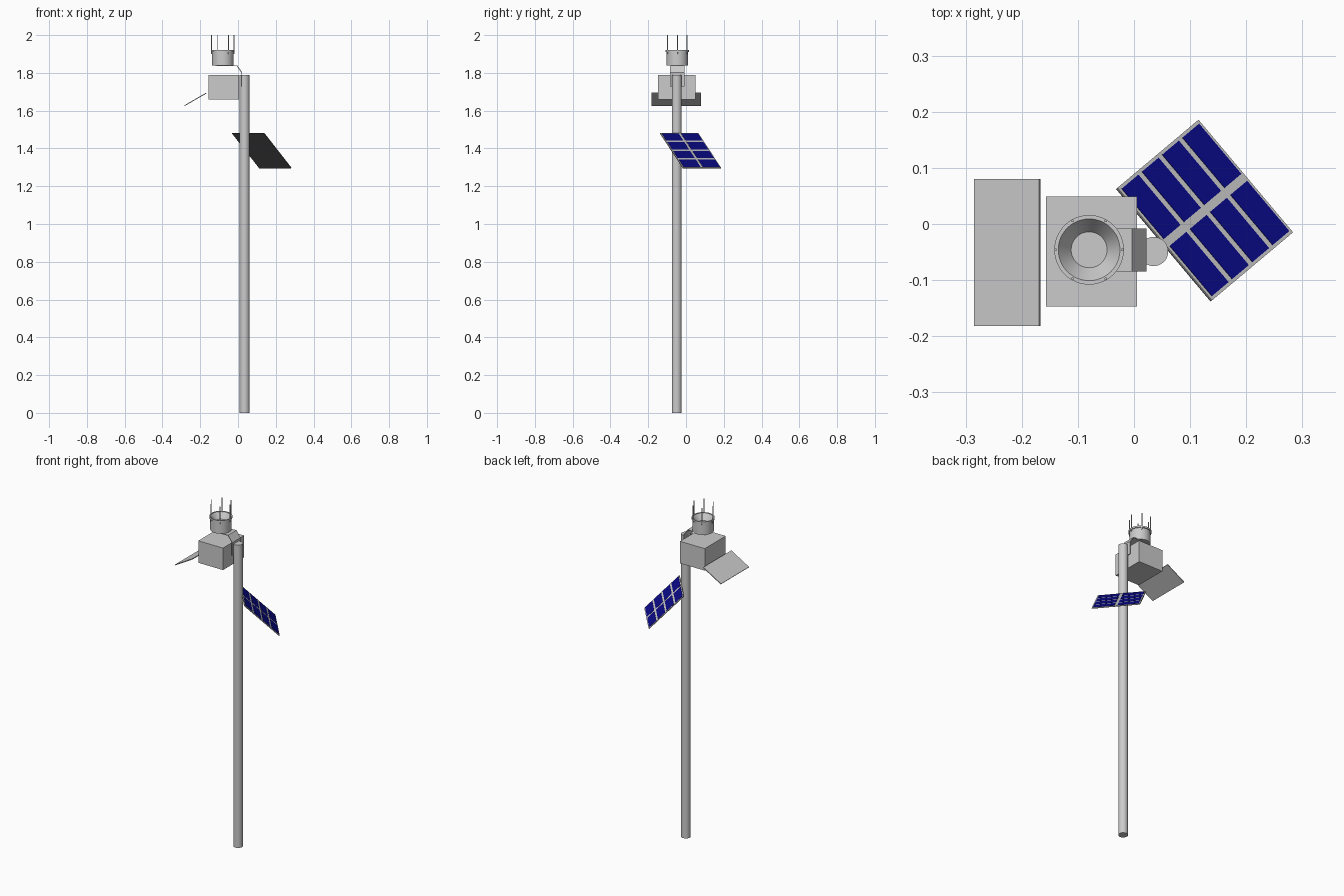
import bpy, bmesh, math
from mathutils import Matrix, Vector

if "Cube" in bpy.data.objects:
    bpy.data.objects.remove(bpy.data.objects["Cube"])


def finish(name, bm, smooth=False, mat=None):
    bmesh.ops.recalc_face_normals(bm, faces=bm.faces)
    me = bpy.data.meshes.new(name)
    bm.to_mesh(me)
    bm.free()
    ob = bpy.data.objects.new(name, me)
    bpy.context.collection.objects.link(ob)
    if mat:
        me.materials.append(mat)
    if smooth:
        bpy.ops.object.select_all(action='DESELECT')
        ob.select_set(True)
        bpy.context.view_layer.objects.active = ob
        bpy.ops.object.shade_smooth_by_angle(angle=math.radians(35))
    return ob


def box(name, lo, hi, frame=Matrix(), mat=None):
    lo, hi = Vector(lo), Vector(hi)
    bm = bmesh.new()
    bmesh.ops.create_cube(bm, size=1, matrix=frame @ Matrix.Translation((lo + hi) / 2)
                          @ Matrix.Diagonal((*(hi - lo), 1)))
    return finish(name, bm, mat=mat)


def lathe(name, profile, centre, steps=48):
    bm = bmesh.new()
    vs = [bm.verts.new((r, 0, z)) for r, z in profile]
    edges = [bm.edges.new(p) for p in zip(vs, vs[1:])]
    bmesh.ops.spin(bm, geom=vs + edges, cent=(0, 0, 0), axis=(0, 0, 1),
                   angle=math.tau, steps=steps)
    bmesh.ops.remove_doubles(bm, verts=bm.verts, dist=1e-5)
    bmesh.ops.translate(bm, verts=bm.verts, vec=(*centre, 0))
    return finish(name, bm, smooth=True)


def sheet(name, path, y0, y1):
    # Closed x-z outline extruded along y
    bm = bmesh.new()
    f = bm.faces.new([bm.verts.new((x, y0, z)) for x, z in path])
    out = bmesh.ops.extrude_face_region(bm, geom=[f])['geom']
    bmesh.ops.translate(bm, verts=[v for v in out if isinstance(v, bmesh.types.BMVert)],
                        vec=(0, y1 - y0, 0))
    return finish(name, bm)


blue = bpy.data.materials.new("cell_blue")
blue.diffuse_color = (0.003, 0.003, 0.25, 1)
blue.use_nodes = True
blue.node_tree.nodes["Principled BSDF"].inputs["Base Color"].default_value = blue.diffuse_color
dark = bpy.data.materials.new("panel_back_grey")
dark.diffuse_color = (0.12, 0.12, 0.12, 1)
dark.use_nodes = True
dark.node_tree.nodes["Principled BSDF"].inputs["Base Color"].default_value = dark.diffuse_color

# Pole and instrument box
lathe("pole", [(0, 0), (0.026, 0), (0.026, 1.79), (0, 1.79)], (0.035, -0.049))
box("instrument_box", (-0.157, -0.147, 1.66), (0.005, 0.049, 1.79))

# Tilted flap beside the box
sheet("flap", [(-0.285, 1.628), (-0.283, 1.624), (-0.167, 1.691), (-0.169, 1.695)], -0.182, 0.08)

# Rain gauge: body with funnel, rim and six bird spikes
gauge = (-0.08, -0.046)
lathe("gauge_body", [(0, 1.84), (0.057, 1.84), (0.057, 1.918), (0.055, 1.918),
                     (0.032, 1.885), (0, 1.885)], gauge)
lathe("gauge_rim", [(0.056, 1.910), (0.062, 1.910), (0.062, 1.92), (0.056, 1.92),
                    (0.056, 1.910)], gauge)
for i in range(6):
    a = i * math.pi / 3
    lathe(f"bird_spike_{i + 1}", [(0, 1.90), (0.0025, 1.90), (0.0025, 2.0), (0, 2.0)],
          (gauge[0] + 0.0595 * math.cos(a), gauge[1] + 0.0595 * math.sin(a)), 10)

# Bent bracket holding the gauge to the pole
sheet("gauge_bracket", [(-0.12, 1.840), (-0.004, 1.840), (0.022, 1.803), (0.022, 1.727),
                        (0.018, 1.727), (0.018, 1.801), (-0.006, 1.836), (-0.12, 1.836)],
      -0.085, -0.008)

# Solar panel: local x along the upper edge, y down the slope, z outward
centre = Vector((0.126, 0.024, 1.389))
u = Vector((0.168, -0.2, 0)).normalized()
d = Vector((0.144, 0.122, -0.185))
d = (d - u * d.dot(u)).normalized()
n = u.cross(d)
if n.z < 0:
    n = -n
frame = Matrix((u, d, n)).transposed().to_4x4()
frame.translation = centre
W, H = 0.131, 0.132
box("panel_back", (-W, -H, -0.003), (W, H, 0), frame, dark)
box("panel_front", (-W, -H, 0), (W, H, 0.002), frame)
pitch = (2 * H - 0.012 + 0.012) / 4
for side in (-1, 1):
    for row in range(4):
        y = -H + pitch * (row + 0.5)
        x0, x1 = sorted((side * 0.008, side * (W - 0.006)))
        box(f"solar_cell_{row + 1}_{'left' if side < 0 else 'right'}",
            (x0, y - pitch / 2 + 0.006, 0.001), (x1, y + pitch / 2 - 0.006, 0.003), frame, blue)
